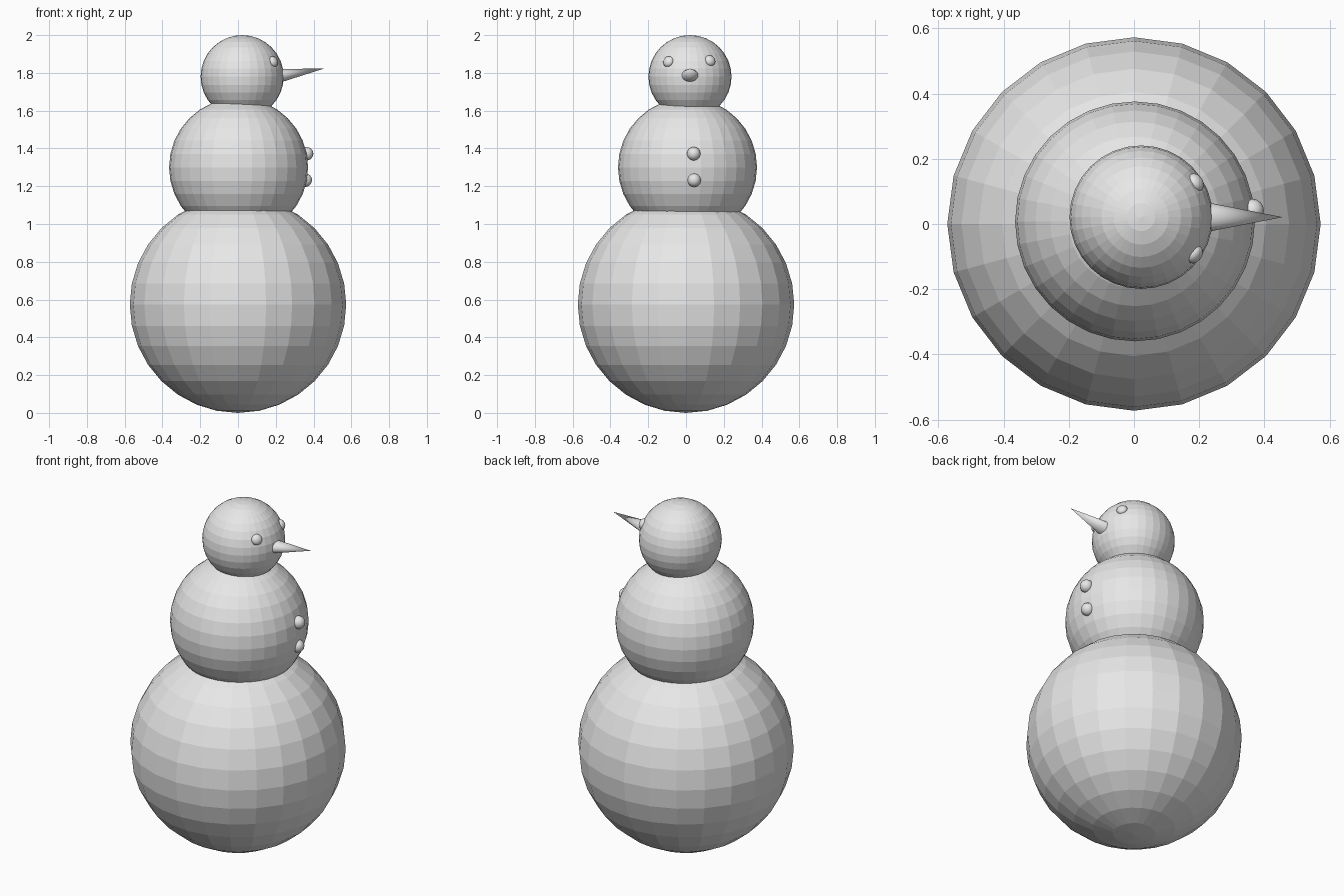
import bpy
import bmesh
from mathutils import Matrix, Vector

cube = bpy.data.objects.get("Cube")
if cube:
    bpy.data.objects.remove(cube, do_unlink=True)

# One plain grey covers the whole figure
GREY = (0.8, 0.8, 0.8, 1.0)
mat = bpy.data.materials.new("plain_grey")
mat.use_nodes = True
mat.diffuse_color = GREY
for node in mat.node_tree.nodes:
    if node.type == "BSDF_PRINCIPLED":
        node.inputs["Base Color"].default_value = GREY


def add_object(name, bm, smooth):
    mesh = bpy.data.meshes.new(name)
    for face in bm.faces:
        face.smooth = smooth and len(face.verts) < 5
    bm.to_mesh(mesh)
    bm.free()
    mesh.materials.append(mat)
    obj = bpy.data.objects.new(name, mesh)
    bpy.context.collection.objects.link(obj)
    return obj


def ball(name, centre, radius, segments=24, rings=16, smooth=False,
         facing=None, flatten=1.0):
    """Sphere, optionally flattened along the direction it faces."""
    bm = bmesh.new()
    bmesh.ops.create_uvsphere(bm, u_segments=segments, v_segments=rings, radius=radius)
    matrix = Matrix.Translation(centre)
    if facing:
        turn = Vector(facing).to_track_quat("Z", "Y").to_matrix().to_4x4()
        matrix = matrix @ turn @ Matrix.Diagonal((1, 1, flatten, 1))
    bm.transform(matrix)
    return add_object(name, bm, smooth)


# Three stacked snowballs
ball("lower_body", (0, 0, 0.573), 0.573)
ball("upper_body", (0.003, 0.008, 1.30), 0.368, segments=32)
head_centre = Vector((0.022, 0.021, 1.78))
head_radius = 0.22
ball("head", head_centre, head_radius, segments=32)

# Eyes, flattened against the head
for name, side, height in (("left_eye", 0.108, 0.086), ("right_eye", -0.118, 0.082)):
    out = Vector((0.17, side, height)).normalized()
    ball(name, head_centre + out * head_radius * 0.98, 0.03, 16, 8, True, out, 0.7)

# Buttons
ball("top_button", (0.363, 0.041, 1.372), 0.036, 16, 8, True)
ball("bottom_button", (0.356, 0.043, 1.232), 0.036, 16, 8, True)

# Carrot nose, slightly squashed and tilted upwards
base = Vector((0.20, 0.021, 1.782))
tip = Vector((0.456, 0.021, 1.823))
axis = tip - base
bm = bmesh.new()
bmesh.ops.create_cone(bm, cap_ends=True, segments=24, radius1=0.05, radius2=0.0,
                      depth=axis.length)
squash = Matrix.Diagonal((1, 0.78, 1, 1))
turn = axis.to_track_quat("Z", "Y").to_matrix().to_4x4()
bm.transform(Matrix.Translation((base + tip) / 2) @ turn @ squash)
add_object("nose", bm, True)
